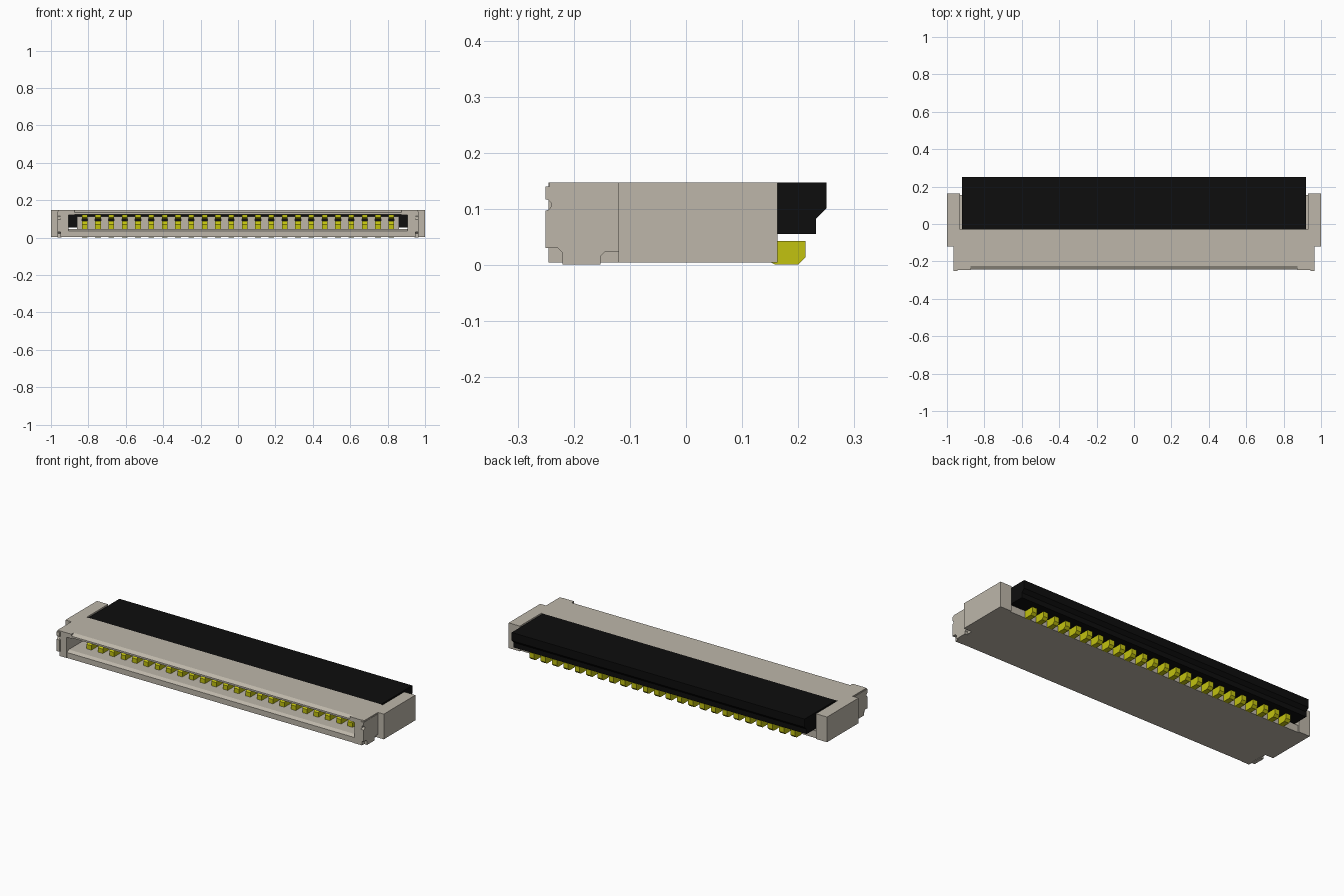
import bpy
import bmesh
import math

cube = bpy.data.objects.get("Cube")
if cube:
    bpy.data.objects.remove(cube, do_unlink=True)


def material(name, rgb, rough=0.6):
    m = bpy.data.materials.new(name)
    m.use_nodes = True
    m.diffuse_color = (*rgb, 1)
    bsdf = m.node_tree.nodes["Principled BSDF"]
    bsdf.inputs["Base Color"].default_value = (*rgb, 1)
    bsdf.inputs["Roughness"].default_value = rough
    return m


BEIGE = material("beige plastic", (0.51, 0.47, 0.40))
BLACK = material("black plastic", (0.004, 0.004, 0.004))
GOLD = material("yellow contact metal", (0.54, 0.54, 0.005))


def prisms(name, profile, spans, mat):
    """Extrude a (y, z) profile along x for every (x0, x1) span, as one object."""
    bm = bmesh.new()
    for x0, x1 in spans:
        base = bm.faces.new([bm.verts.new((x0, y, z)) for y, z in profile])
        out = bmesh.ops.extrude_face_region(bm, geom=[base])
        moved = [v for v in out["geom"] if isinstance(v, bmesh.types.BMVert)]
        bmesh.ops.translate(bm, vec=(x1 - x0, 0, 0), verts=moved)
    bmesh.ops.recalc_face_normals(bm, faces=bm.faces)
    mesh = bpy.data.meshes.new(name)
    bm.to_mesh(mesh)
    bm.free()
    mesh.materials.append(mat)
    ob = bpy.data.objects.new(name, mesh)
    bpy.context.collection.objects.link(ob)
    return ob


def rect(y0, y1, z0, z1):
    return [(y0, z0), (y1, z0), (y1, z1), (y0, z1)]


def both(a, b):
    return [(a, b), (-b, -a)]


# Contact layout
COUNT, PITCH, PIN_W = 24, 0.0713, 0.030
centres = [(i - (COUNT - 1) / 2) * PITCH for i in range(COUNT)]

# Housing: floor with a bevelled lower lip
prisms("housing_floor",
       [(-0.243, 0.004), (0.155, 0.004), (0.155, 0.045), (-0.225, 0.045), (-0.243, 0.035)],
       [(-0.95, 0.95)], BEIGE)

# Housing: top plate, bevelled along the slot and square at its ends
prisms("housing_top",
       [(-0.243, 0.125), (-0.243, 0.135), (-0.224, 0.147), (-0.03, 0.147), (-0.03, 0.122), (-0.225, 0.122)],
       [(-0.875, 0.875)], BEIGE)
prisms("housing_top_ends", rect(-0.245, -0.03, 0.122, 0.147), both(0.875, 0.95), BEIGE)

# Housing: cheeks closing the slot at both ends
prisms("slot_cheeks", rect(-0.245, -0.03, 0.004, 0.147), both(0.905, 0.95), BEIGE)

# Front side plates with a rounded notch and a small foot below
notch = [(-0.25 + 0.010 * math.cos(a), 0.107 + 0.010 * math.sin(a))
         for a in [math.radians(d) for d in range(-90, 91, 30)]]
plate = [(-0.25, 0.03), *notch, (-0.25, 0.14), (-0.12, 0.14), (-0.12, 0.023),
         (-0.145, 0.023), (-0.152, 0.016), (-0.152, 0.001), (-0.220, 0.001),
         (-0.220, 0.022), (-0.228, 0.03)]
prisms("side_plates", plate, both(0.945, 0.965), BEIGE)
prisms("side_plate_caps", rect(-0.243, -0.12, 0.139, 0.147), both(0.94, 0.963), BEIGE)

# Rear arms beside the lid
prisms("rear_arms", rect(-0.12, 0.163, 0.004, 0.147), both(0.93, 1.0), BEIGE)

# Comb of ribs between the contacts, inside the slot
edges = [-0.86] + [c + s * PIN_W / 2 for c in centres for s in (-1, 1)] + [0.86]
spans = list(zip(edges[0::2], edges[1::2]))
prisms("comb_ribs", rect(-0.09, -0.025, 0.044, 0.113), spans, BEIGE)

# Flip lid, with the undercut rear edge
prisms("flip_lid",
       [(-0.03, 0.147), (-0.03, 0.055), (0.232, 0.055), (0.232, 0.083),
        (0.25, 0.101), (0.25, 0.147)],
       [(-0.92, 0.92)], BLACK)

pins = [(c - PIN_W / 2, c + PIN_W / 2) for c in centres]

# Contacts: lower and upper spring arms in the slot
prisms("contact_lower_arms",
       [(-0.165, 0.045), (-0.02, 0.045), (-0.02, 0.07), (-0.12, 0.07),
        (-0.135, 0.088), (-0.150, 0.088), (-0.165, 0.07)], pins, GOLD)
prisms("contact_upper_arms",
       [(-0.13, 0.108), (-0.12, 0.1), (-0.02, 0.1), (-0.02, 0.12), (-0.13, 0.12)], pins, GOLD)

# Contacts: solder tails at the back
prisms("contact_tails",
       [(0.145, 0.008), (0.158, 0.001), (0.2, 0.001), (0.213, 0.014),
        (0.213, 0.043), (0.145, 0.043)], pins, GOLD)
